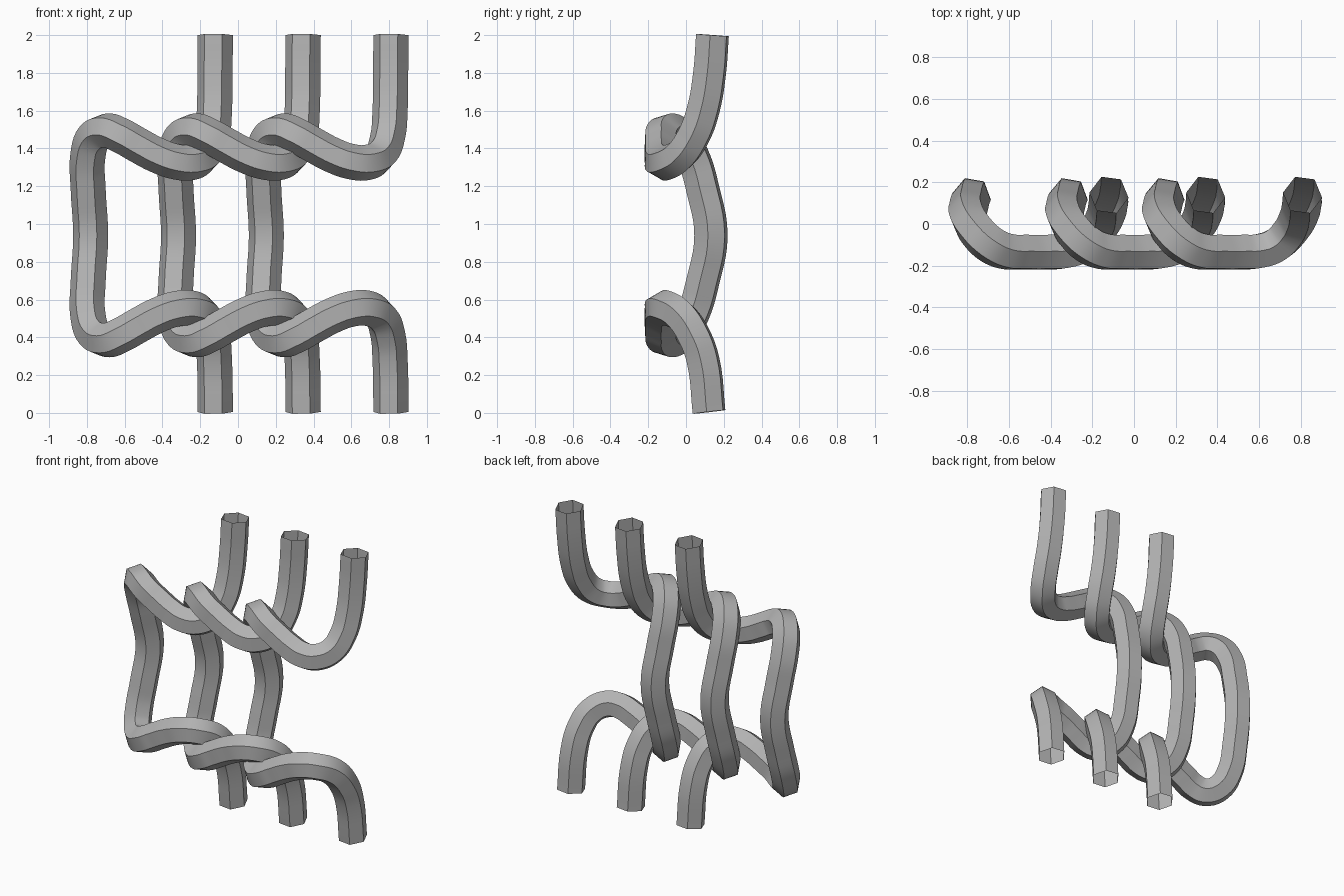
import bpy
import math

cube = bpy.data.objects.get("Cube")
if cube:
    bpy.data.objects.remove(cube, do_unlink=True)

# Plain grey wire
grey = bpy.data.materials.new("wire grey")
grey.use_nodes = True
color = (0.45, 0.45, 0.45, 1)
grey.diffuse_color = color
grey.node_tree.nodes["Principled BSDF"].inputs["Base Color"].default_value = color

MID = 0.94       # mirror height of the loop
PITCH = 0.465    # spacing between wires
RADIUS = 0.094

# Upper half of one wire's centre line, from its tail to the back of the loop
tail = [(0.81, 0.14, 2.0), (0.808, 0.125, 1.8)]
bend = [(0.805, 0.09, 1.6), (0.793, 0.04, 1.465), (0.755, -0.03, 1.365),
        (0.685, -0.10, 1.326), (0.6, -0.13, 1.33), (0.5, -0.135, 1.365),
        (0.4, -0.135, 1.418), (0.31, -0.13, 1.468), (0.235, -0.095, 1.495),
        (0.17, -0.03, 1.465), (0.135, 0.035, 1.36), (0.137, 0.09, 1.18)]
back = [(0.15, 0.132, MID)]
lower = [(x, y, 2 * MID - z) for x, y, z in reversed(bend)]
path = tail + bend + back + lower + [(0.81, 0.122, 0.005)]


def make_wire(name, offset):
    """Hexagonal open tube swept along the loop path."""
    curve = bpy.data.curves.new(name, "CURVE")
    curve.dimensions = "3D"
    curve.twist_mode = "MINIMUM"
    curve.bevel_depth = RADIUS
    curve.bevel_resolution = 1
    curve.resolution_u = 5
    spline = curve.splines.new("BEZIER")
    spline.bezier_points.add(len(path) - 1)
    for point, (x, y, z) in zip(spline.bezier_points, path):
        point.co = (x + offset, y, z)
        point.handle_left_type = point.handle_right_type = "AUTO"
        point.tilt = 0
    curve.materials.append(grey)
    obj = bpy.data.objects.new(name, curve)
    bpy.context.collection.objects.link(obj)
    bpy.ops.object.select_all(action="DESELECT")
    obj.select_set(True)
    bpy.context.view_layer.objects.active = obj
    bpy.ops.object.convert(target="MESH")
    bpy.ops.object.shade_smooth_by_angle(angle=math.radians(30))


for i, side in enumerate(("left", "middle", "right")):
    make_wire(side + "_wire_loop", -i * PITCH)
